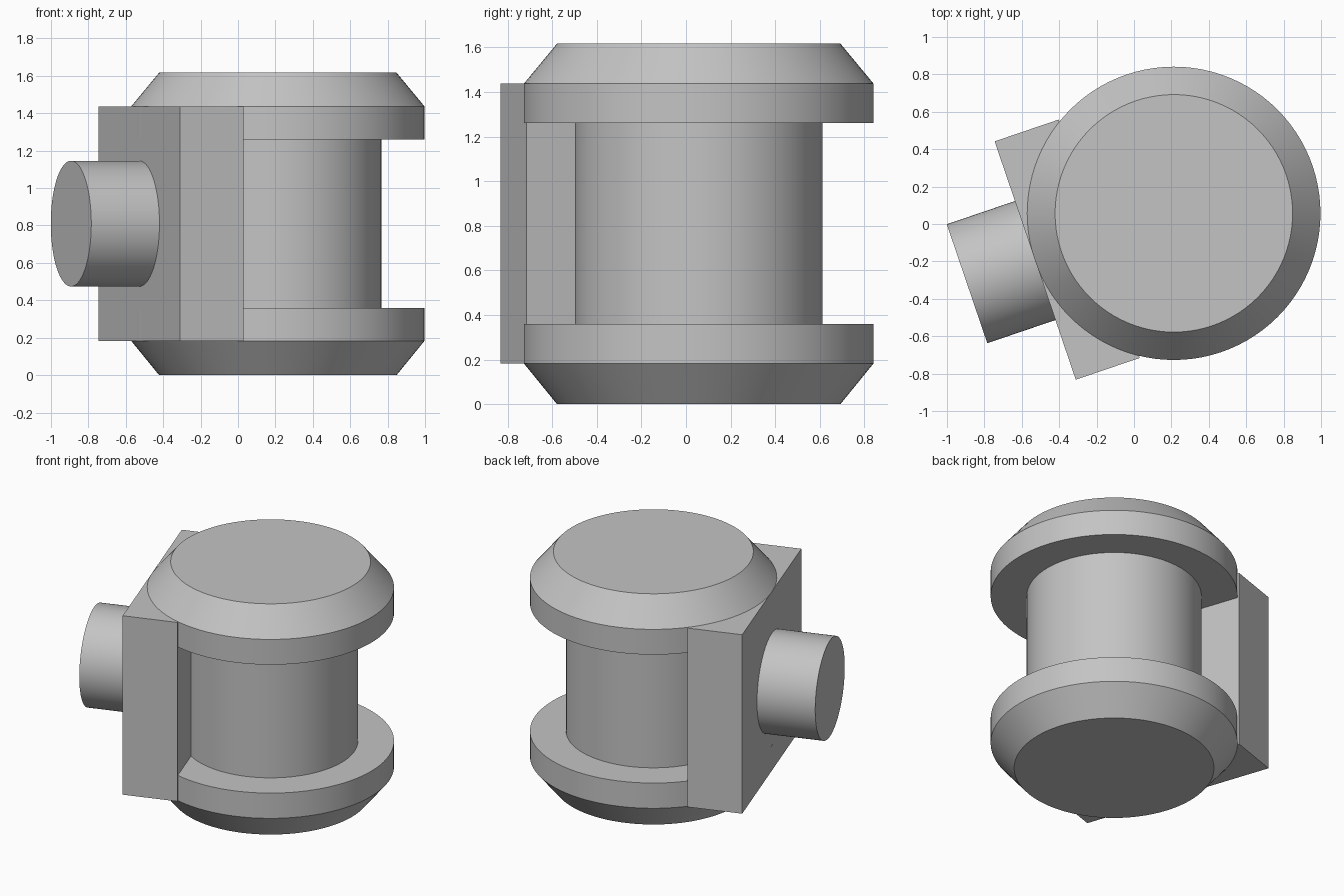
import bpy, bmesh, math
from mathutils import Matrix, Vector

old = bpy.data.objects.get("Cube")
if old:
    bpy.data.objects.remove(old, do_unlink=True)

grey = bpy.data.materials.new("plain grey")
grey.use_nodes = True
colour = (0.55, 0.55, 0.55, 1)
grey.diffuse_color = colour
grey.node_tree.nodes["Principled BSDF"].inputs["Base Color"].default_value = colour

# Spool axis, and the turn that points local -x towards the mounting side
PLACE = Matrix.Translation((0.213, 0.057, 0)) @ Matrix.Rotation(math.radians(18.8), 4, "Z")
SIDES = 96


def add_object(name, bm, matrix):
    bmesh.ops.recalc_face_normals(bm, faces=bm.faces)
    mesh = bpy.data.meshes.new(name)
    bm.to_mesh(mesh)
    bm.free()
    mesh.materials.append(grey)
    obj = bpy.data.objects.new(name, mesh)
    obj.matrix_world = matrix
    bpy.context.collection.objects.link(obj)
    bpy.ops.object.select_all(action="DESELECT")
    obj.select_set(True)
    bpy.context.view_layer.objects.active = obj
    bpy.ops.object.shade_smooth_by_angle(angle=math.radians(30))
    return obj


def lathe(name, profile, matrix):
    """Turn (radius, height) points into a capped solid round z."""
    bm = bmesh.new()
    rings = []
    for r, z in profile:
        rings.append([bm.verts.new((r * math.cos(a), r * math.sin(a), z))
                      for a in (math.tau * i / SIDES for i in range(SIDES))])
    for low, high in zip(rings, rings[1:]):
        for i in range(SIDES):
            j = (i + 1) % SIDES
            bm.faces.new((low[i], low[j], high[j], high[i]))
    bm.faces.new(rings[0])
    bm.faces.new(rings[-1])
    return add_object(name, bm, matrix)


# Spool: two chamfered flanges on a narrower core
lathe("spool", [(0.635, 0), (0.784, 0.183), (0.784, 0.36), (0.555, 0.36),
                (0.555, 1.26), (0.784, 1.26), (0.784, 1.437), (0.635, 1.617)], PLACE)

# Mounting block between the flange chamfers, cutting into the core
block = bmesh.new()
bmesh.ops.create_cube(block, size=1)
bmesh.ops.scale(block, vec=Vector((0.361, 1.346, 1.254)), verts=block.verts)
bmesh.ops.translate(block, vec=Vector((-0.6025, 0, 0.81)), verts=block.verts)
add_object("mounting_block", block, PLACE)

# Round stub standing out from the block
outward = Matrix.Translation((0, 0, 0.81)) @ Matrix.Rotation(-math.pi / 2, 4, "Y")
lathe("round_stub", [(0.336, 0.6), (0.336, 1.168)], PLACE @ outward)
